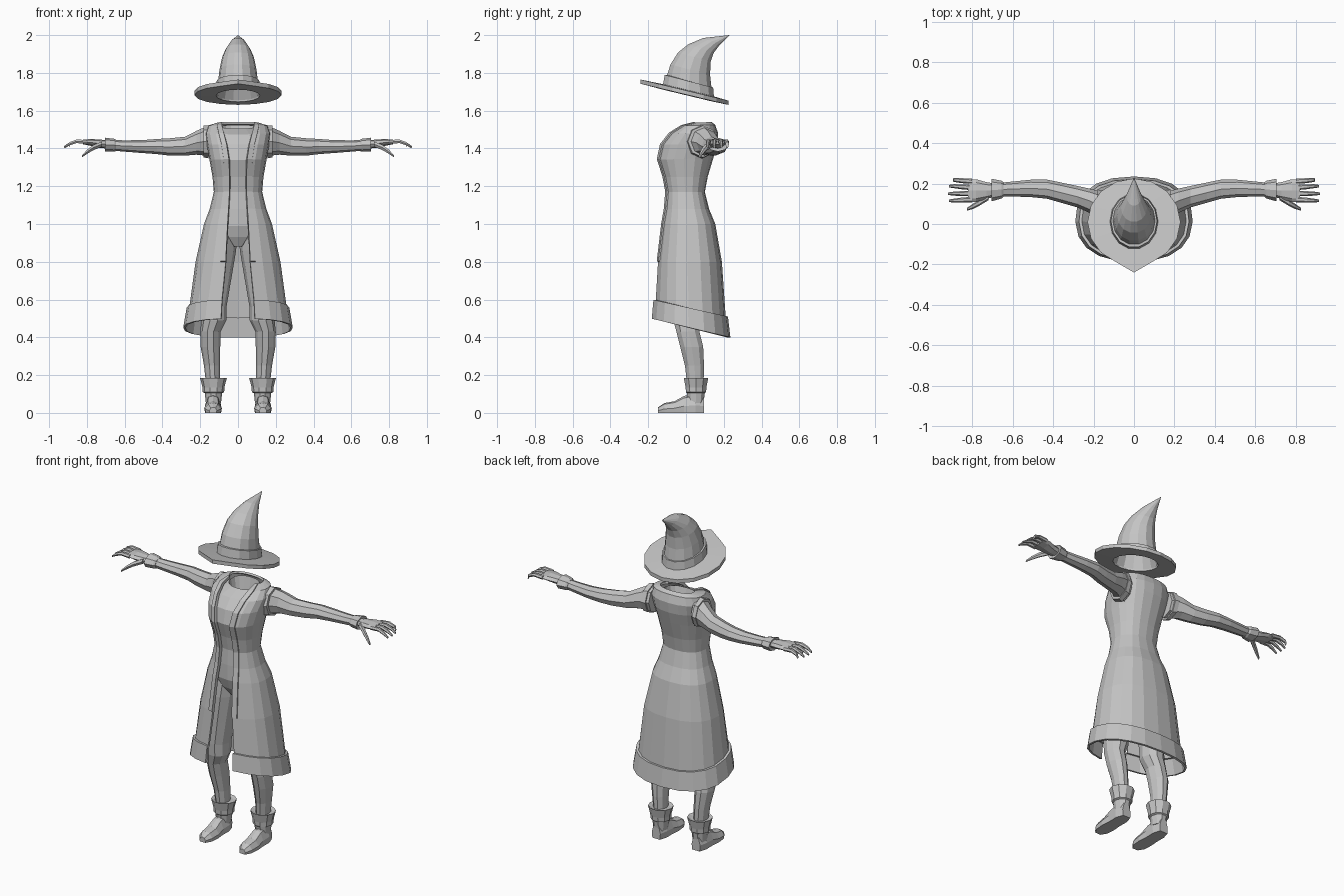
import bpy, bmesh, math
from mathutils import Vector as V

grey = bpy.data.materials.new("plain grey")
grey.diffuse_color = (0.55, 0.55, 0.55, 1)


def loft(name, rings, closed=True, caps=True, mirror=False, thick=0):
    """Skin a list of point rings; a one-point ring makes a tip."""
    bm = bmesh.new()
    rows = [[bm.verts.new(p) for p in r] for r in rings]
    for a, b in zip(rows, rows[1:]):
        n = max(len(a), len(b))
        for j in range(n if closed else n - 1):
            k = (j + 1) % n
            if len(a) == 1:
                bm.faces.new((a[0], b[k], b[j]))
            elif len(b) == 1:
                bm.faces.new((a[j], a[k], b[0]))
            else:
                bm.faces.new((a[j], a[k], b[k], b[j]))
    if closed:
        if caps:
            for r in (rows[0], rows[-1]):
                if len(r) > 2:
                    bm.faces.new(r)
        bmesh.ops.recalc_face_normals(bm, faces=bm.faces)
    me = bpy.data.meshes.new(name)
    bm.to_mesh(me)
    bm.free()
    me.materials.append(grey)
    ob = bpy.data.objects.new(name, me)
    bpy.context.collection.objects.link(ob)
    if thick:
        s = ob.modifiers.new("thickness", 'SOLIDIFY')
        s.thickness, s.offset = thick, -1
    if mirror:
        m = ob.modifiers.new("mirror", 'MIRROR')
        m.use_mirror_merge = False
    return ob


def ring(c, a, b, n):
    c, a, b = V(c), V(a), V(b)
    return [c + a * math.cos(math.tau * i / n) + b * math.sin(math.tau * i / n) for i in range(n)]


def flat_ring(cx, cy, z, rx, ry, n=10):
    return ring((cx, cy, z), (rx, 0, 0), (0, ry, 0), n)


def arm_ring(x, y, z, ry, rz, n=8):
    return ring((x, y, z), (0, ry, 0), (0, 0, rz), n)


def power(v, e):
    return math.copysign(abs(v) ** e, v)


def body_ring(zf, zb, w, yf, yb, x0=None, n=18, e=0.85):
    """Body section from front to back; x0 leaves a gap at the front."""
    t0 = math.asin((x0 / w) ** (1 / e)) if x0 else 0
    pts = []
    for i in range(n + 1 if x0 else n):
        t = t0 + (math.tau - 2 * t0) * i / n
        c = power(math.cos(t), e)
        pts.append(V((w * power(math.sin(t), e), (yf + yb) / 2 + (yf - yb) / 2 * c,
                      (zf + zb) / 2 + (zf - zb) / 2 * c)))
    return pts


# Long open coat with a raised hem band
coat = [(.50, .40, .29, -.187, .235, .09), (.60, .51, .272, -.178, .222, .085),
        (.60, .51, .258, -.166, .21, .085), (.80, .80, .225, -.152, .19, .065),
        (1.0, 1.0, .18, -.128, .155, .055), (1.08, 1.08, .15, -.114, .122, .05),
        (1.17, 1.17, .128, -.107, .10, .045), (1.25, 1.25, .135, -.122, .115, .045),
        (1.34, 1.35, .152, -.152, .145, .048), (1.42, 1.42, .165, -.137, .165, .06),
        (1.48, 1.48, .172, -.092, .17, .075), (1.52, 1.525, .155, -.03, .155, .085),
        (1.535, 1.54, .105, .025, .135, .085)]
rows = [body_ring(*r) for r in coat]
loft("coat", rows, closed=False, thick=.012)

# Raised lapel along each front edge of the coat
lapel = []
for r in rows[3:]:
    a, b = r[0], r[1]
    d = V((0, -.007, .003))
    m = a + (b - a) * min(1, .03 / (b - a).length)
    lapel.append([a + d, m + d, m, a])
loft("lapel", lapel, mirror=True)

# Shirt and hips under the coat, with a sunken neck hole
torso = [(.88, .88, .035, -.05, .06), (.93, .93, .11, -.08, .1), (.99, .99, .15, -.1, .125),
         (1.08, 1.08, .13, -.1, .105), (1.17, 1.17, .11, -.095, .085),
         (1.25, 1.25, .118, -.11, .1), (1.34, 1.34, .135, -.138, .13),
         (1.42, 1.42, .145, -.12, .148), (1.475, 1.48, .14, -.075, .15),
         (1.505, 1.525, .088, -.005, .122), (1.42, 1.42, .07, .02, .1)]
loft("torso", [body_ring(*r, n=16) for r in torso])

# Trousers
leg = [(.07, .015, .96, .068, .095), (.085, .015, .86, .075, .1), (.107, .005, .7, .07, .085),
       (.125, 0, .56, .064, .075), (.128, 0, .49, .066, .07), (.146, .01, .43, .054, .064),
       (.146, .03, .35, .052, .064), (.138, .045, .25, .042, .053), (.132, .05, .14, .036, .045)]
loft("leg", [flat_ring(*r) for r in leg], mirror=True)

# Boot shaft with folded cuff
shaft = [(.13, .052, .05, .04, .043), (.13, .052, .105, .046, .05), (.13, .053, .11, .057, .056),
         (.13, .053, .135, .058, .058), (.13, .053, .185, .071, .068), (.13, .053, .178, .05, .052)]
loft("boot_shaft", [flat_ring(*r) for r in shaft], mirror=True)

# Boot foot, from heel to toe
foot = [(.095, .028, .09), (.05, .043, .1), (-.01, .042, .09), (-.06, .047, .062),
        (-.115, .042, .052), (-.148, .02, .03)]
outline = [(-.9, 0), (-1, .4), (-.6, .88), (0, 1), (.6, .88), (1, .4), (.9, 0)]
loft("boot_foot", [[V((.132 + w * u, y, h * v)) for u, v in outline] for y, w, h in foot],
     mirror=True)

# Sleeve, cuff and palm
sleeve = [(.14, .085, 1.435, .07, .08), (.18, .095, 1.437, .07, .074), (.22, .115, 1.43, .06, .063),
          (.28, .135, 1.412, .053, .05), (.36, .155, 1.408, .05, .046), (.43, .172, 1.41, .047, .04),
          (.51, .176, 1.41, .043, .034), (.60, .173, 1.413, .037, .03), (.67, .17, 1.417, .033, .028)]
loft("sleeve", [arm_ring(*r) for r in sleeve], mirror=True)
armhole = [(.155, .085, 1.435, .082, .088), (.182, .09, 1.437, .08, .084)]
loft("armhole_trim", [arm_ring(*r) for r in armhole], mirror=True)
cuff = [(.645, .17, 1.416, .036, .03), (.655, .17, 1.417, .044, .034), (.705, .168, 1.42, .056, .037),
        (.70, .168, 1.42, .03, .02)]
loft("sleeve_cuff", [arm_ring(*r) for r in cuff], mirror=True)
palm = [(.68, .168, 1.42, .03, .022), (.73, .165, 1.425, .042, .022), (.78, .165, 1.432, .056, .018),
        (.82, .165, 1.434, .056, .012)]
loft("palm", [arm_ring(*r) for r in palm], mirror=True)

# Fingers and thumb
for name, y0, y1, end in (("little_finger", .211, .218, .895), ("ring_finger", .181, .187, .915),
                          ("middle_finger", .151, .15, .92), ("index_finger", .121, .115, .915)):
    path = [(.80, y0, 1.434, .014, .012), (.855, (y0 + y1) / 2, 1.438, .012, .011),
            (.89, y1, 1.425, .01, .01), (end, y1, 1.408, .006, .006)]
    loft(name, [arm_ring(*r, n=6) for r in path], mirror=True)
thumb = [(.72, .135, 1.423, .018, .016), (.765, .105, 1.405, .015, .016),
         (.795, .088, 1.385, .013, .013), (.825, .073, 1.36, .007, .007)]
loft("thumb", [arm_ring(*r, n=6) for r in thumb], mirror=True)


# Hat: sections given by front point, back point and half width
def hat_ring(yf, zf, yb, zb, w, n=14):
    return ring((0, (yf + yb) / 2, (zf + zb) / 2), (w, 0, 0), (0, (yb - yf) / 2, (zb - zf) / 2), n)


def brim_ring(drop):
    pts = []
    for i in range(16):
        t = math.tau * i / 16
        x, y = .23 * math.sin(t), -.215 * math.cos(t) + .01
        if i == 0:
            y = -.24
        pts.append(V((x, y, 1.707 - .24 * y - drop)))
    return pts


cone = [(-.103, 1.79, .138, 1.722, .105), (-.085, 1.845, .13, 1.79, .098),
        (-.045, 1.908, .133, 1.86, .084), (.01, 1.952, .148, 1.905, .064),
        (.09, 1.985, .18, 1.948, .036)]
hollow = [(-.12, 1.72, .145, 1.655, .113), (-.09, 1.79, .12, 1.725, .095), (-.04, 1.87, .11, 1.82, .06)]
band = [(-.126, 1.735, .152, 1.668, .12), (-.116, 1.79, .147, 1.722, .114), cone[0]]
loft("hat_cone", [hat_ring(*r) for r in hollow[::-1] + band + cone[1:]] + [[V((0, .23, 2.0))]])


def hole(drop):
    return [V((.116 * math.sin(t), .013 - .134 * math.cos(t),
               1.707 - .24 * (.013 - .134 * math.cos(t)) - drop))
            for t in (math.tau * i / 16 for i in range(16))]


brim = [hole(.025), brim_ring(.022), brim_ring(0), hole(-.004)]
loft("hat_brim", brim + [hole(.025)], caps=False)
